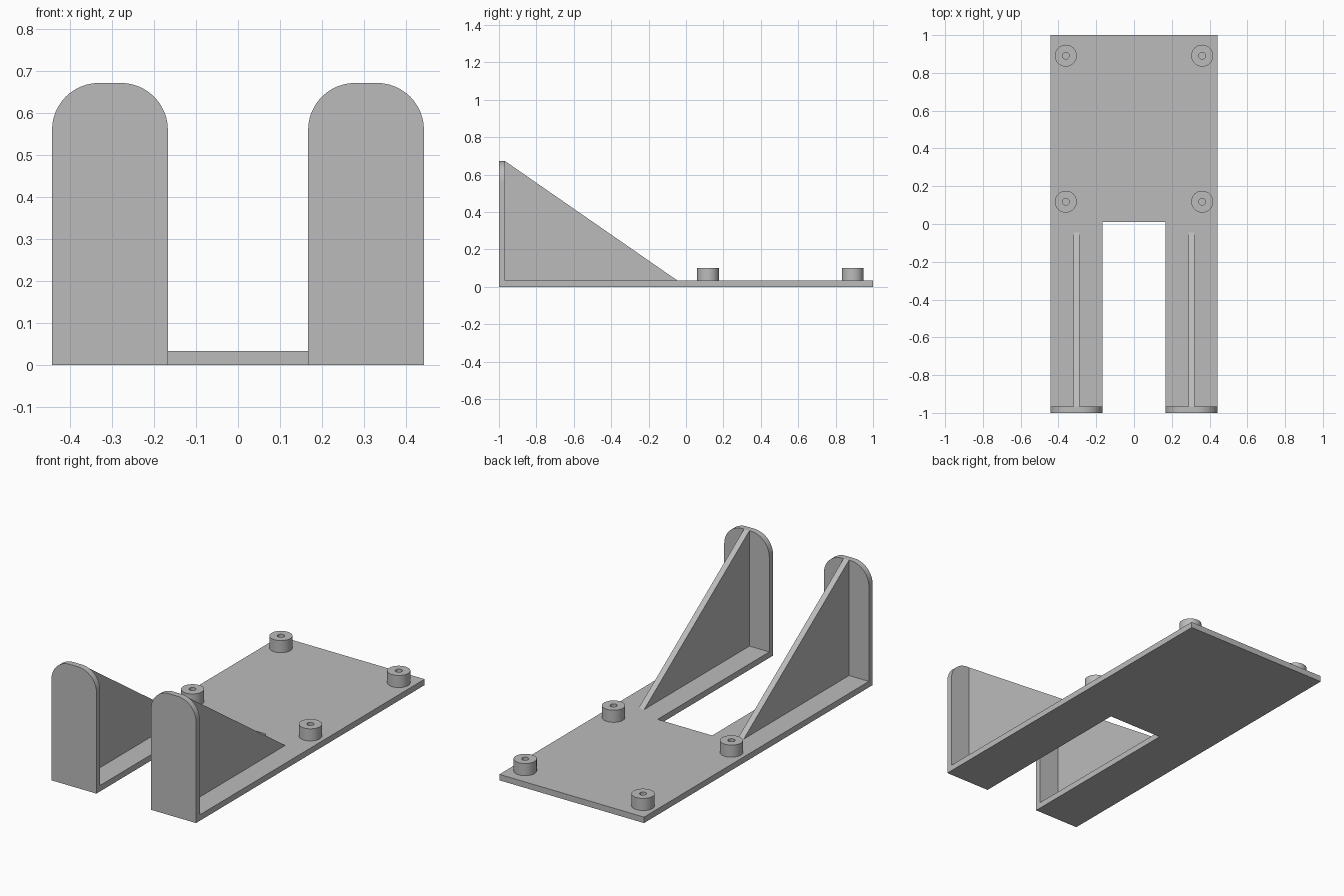
import bpy, bmesh
from math import sin, cos, pi, radians
from mathutils import Vector

cube = bpy.data.objects.get("Cube")
if cube:
    bpy.data.objects.remove(cube, do_unlink=True)

HALF_W, SLOT, T = 0.443, 0.167, 0.033   # half width, slot half width, wall thickness
FRONT, BACK, SLOT_END = -1.0, 1.0, 0.01
TOP, CORNER = 0.672, 0.112              # upright height and corner radius
ARM = (HALF_W + SLOT) / 2               # centre of each arm
INNER = FRONT + T                       # back face of the uprights

grey = bpy.data.materials.new("grey plastic")
grey.use_nodes = True
grey.diffuse_color = (0.5, 0.5, 0.5, 1)
grey.node_tree.nodes["Principled BSDF"].inputs["Base Color"].default_value = (0.5, 0.5, 0.5, 1)


def finish(name, bm):
    bmesh.ops.recalc_face_normals(bm, faces=bm.faces)
    mesh = bpy.data.meshes.new(name)
    bm.to_mesh(mesh)
    bm.free()
    mesh.materials.append(grey)
    mesh.shade_smooth()
    mesh.set_sharp_from_angle(angle=radians(30))
    obj = bpy.data.objects.new(name, mesh)
    bpy.context.collection.objects.link(obj)
    return obj


def prism(name, points, sweep):
    """Extrude a closed outline along a vector."""
    bm = bmesh.new()
    face = bm.faces.new([bm.verts.new(p) for p in points])
    moved = bmesh.ops.extrude_face_region(bm, geom=[face], use_keep_orig=True)
    verts = [v for v in moved["geom"] if isinstance(v, bmesh.types.BMVert)]
    bmesh.ops.translate(bm, verts=verts, vec=Vector(sweep))
    return finish(name, bm)


def post(name, x, y, radius=0.058, hole=0.018, top=0.1, sides=40):
    """Round standoff with a blind screw hole."""
    bm = bmesh.new()
    profile = [(radius, T), (radius, top), (hole, top), (hole, T)]
    rings = [[bm.verts.new((x + r * cos(2 * pi * i / sides), y + r * sin(2 * pi * i / sides), z))
              for i in range(sides)] for r, z in profile]
    for a, b in zip(rings, rings[1:] + rings[:1]):
        for i in range(sides):
            j = (i + 1) % sides
            bm.faces.new((a[i], a[j], b[j], b[i]))
    return finish(name, bm)


# Base plate with the open slot between the arms
half = [(HALF_W, BACK), (HALF_W, INNER), (SLOT, INNER), (SLOT, SLOT_END)]
outline = half + [(-x, y) for x, y in reversed(half)]
prism("base_plate", [(x, y, 0) for x, y in outline], (0, 0, T))

for side, s in (("left", 1), ("right", -1)):
    # Upright with rounded top corners
    hw = (HALF_W - SLOT) / 2
    arc = [(hw - CORNER + CORNER * cos(a), TOP - CORNER + CORNER * sin(a))
           for a in (i * pi / 24 for i in range(13))]
    shape = [(hw, 0)] + arc
    shape += [(-x, z) for x, z in reversed(shape)]
    prism(side + "_upright", [(s * ARM + x, FRONT, z) for x, z in shape], (0, T, 0))

    # Triangular rib bracing the upright
    rib = [(INNER, T), (-0.045, T), (INNER, TOP)]
    prism(side + "_rib", [(s * ARM - T / 2, y, z) for y, z in rib], (T, 0, 0))

    # Standoffs
    for place, y in (("front", 0.118), ("back", 0.891)):
        post(f"{side}_{place}_standoff", s * 0.361, y)
